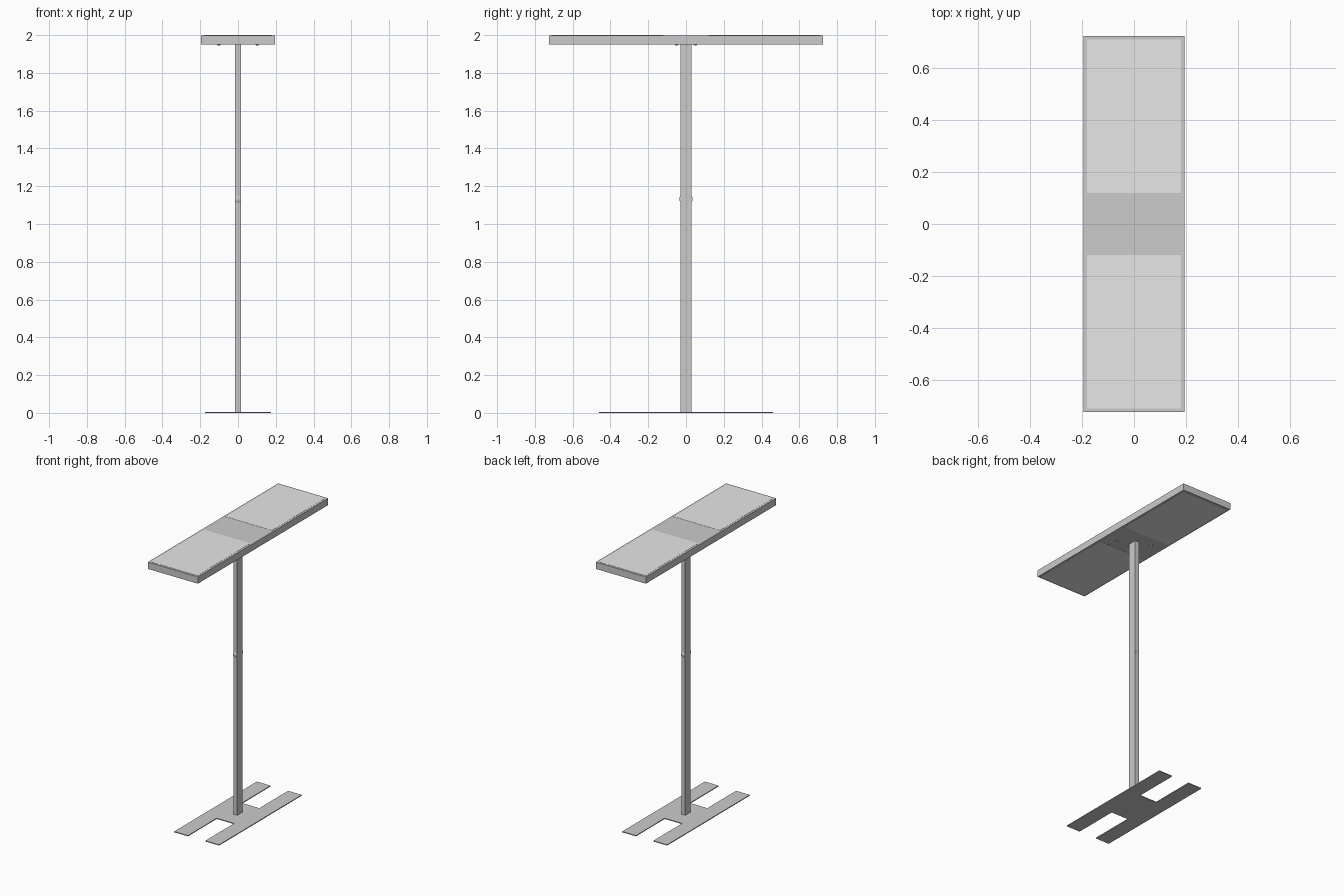
import bpy, bmesh, math
from mathutils import Matrix

if "Cube" in bpy.data.objects:
    bpy.data.objects.remove(bpy.data.objects["Cube"])


def material(name, v):
    m = bpy.data.materials.new(name)
    m.diffuse_color = (v, v, v, 1)
    m.use_nodes = True
    m.node_tree.nodes["Principled BSDF"].inputs["Base Color"].default_value = m.diffuse_color
    return m


GREY = material("grey metal", 0.6)
WHITE = material("white diffuser", 1.0)


def finish(name, bm, mat):
    bmesh.ops.recalc_face_normals(bm, faces=bm.faces)
    me = bpy.data.meshes.new(name)
    bm.to_mesh(me)
    bm.free()
    me.materials.append(mat)
    ob = bpy.data.objects.new(name, me)
    bpy.context.collection.objects.link(ob)
    return ob


def box(name, x, y, z, mat):
    """Box from (min, max) pairs on each axis."""
    bm = bmesh.new()
    bmesh.ops.create_cube(bm, size=1)
    for v in bm.verts:
        v.co = [r[0] if c < 0 else r[1] for c, r in zip(v.co, (x, y, z))]
    return finish(name, bm, mat)


def smooth(ob):
    bpy.ops.object.select_all(action='DESELECT')
    ob.select_set(True)
    bpy.context.view_layer.objects.active = ob
    bpy.ops.object.shade_smooth_by_angle(angle=math.radians(35))


# H-shaped floor plate: one quadrant outline, mirrored around
quarter = [(0.175, 0.46), (0.068, 0.46), (0.068, 0.14)]
outline = (quarter + [(-x, y) for x, y in reversed(quarter)]
           + [(-x, -y) for x, y in quarter]
           + [(x, -y) for x, y in reversed(quarter)])
bm = bmesh.new()
plate = bm.faces.new([bm.verts.new((x, y, 0)) for x, y in outline])
up = bmesh.ops.extrude_face_region(bm, geom=[plate])
bmesh.ops.translate(bm, vec=(0, 0, 0.006),
                    verts=[g for g in up["geom"] if isinstance(g, bmesh.types.BMVert)])
finish("floor_plate", bm, GREY)

# Upright post
box("post", (-0.015, 0.015), (-0.03, 0.03), (0.006, 1.951), GREY)

# Round dimmer control set through the post
bm = bmesh.new()
bmesh.ops.create_cone(bm, cap_ends=True, segments=48, radius1=0.0345, radius2=0.0345,
                      depth=0.028,
                      matrix=Matrix.Translation((0, 0, 1.132)) @ Matrix.Rotation(math.pi / 2, 4, 'Y'))
smooth(finish("dimmer_control", bm, GREY))

# Lamp head housing
box("lamp_head", (-0.195, 0.195), (-0.725, 0.725), (1.951, 1.999), GREY)

# Light panels above and below, on both wings
for side, y in (("front", (-0.712, -0.12)), ("back", (0.12, 0.712))):
    box(side + "_upper_panel", (-0.181, 0.181), y, (1.997, 2.0), WHITE)
    box(side + "_lower_panel", (-0.181, 0.181), y, (1.95, 1.953), WHITE)

# Small sensor domes under the head, diagonally placed
for s in (-1, 1):
    bm = bmesh.new()
    bmesh.ops.create_uvsphere(bm, u_segments=20, v_segments=10, radius=0.01,
                              matrix=Matrix.Translation((s * 0.102, -s * 0.05, 1.951))
                              @ Matrix.Diagonal((1, 1, 0.6, 1)))
    smooth(finish("sensor_dome", bm, GREY))
